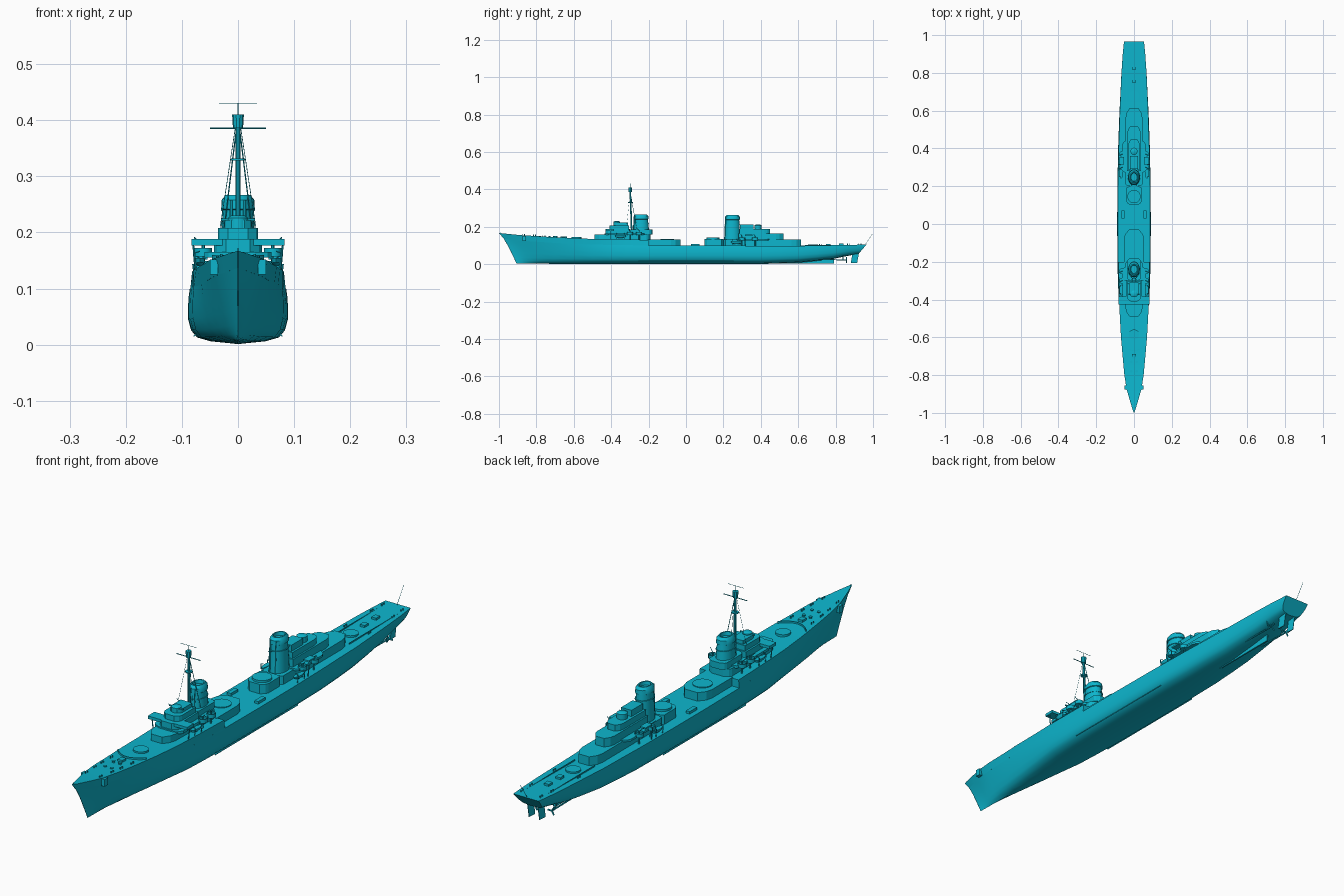
import bpy, bmesh, math
from mathutils import Vector

if "Cube" in bpy.data.objects:
    bpy.data.objects.remove(bpy.data.objects["Cube"], do_unlink=True)

TEAL = (0.004, 0.47, 0.62, 1.0)
mat = bpy.data.materials.new("teal paint")
mat.use_nodes = True
mat.diffuse_color = TEAL
mat.node_tree.nodes["Principled BSDF"].inputs["Base Color"].default_value = TEAL


def skin(name, rings, smooth=False):
    """Join closed rings of points into a capped solid."""
    bm = bmesh.new()
    loops = [[bm.verts.new(p) for p in ring] for ring in rings]
    n = len(loops[0])
    for a, b in zip(loops, loops[1:]):
        for i in range(n):
            j = (i + 1) % n
            bm.faces.new((a[i], a[j], b[j], b[i]))
    bm.faces.new(loops[0])
    bm.faces.new(loops[-1])
    bmesh.ops.recalc_face_normals(bm, faces=bm.faces)
    mesh = bpy.data.meshes.new(name)
    bm.to_mesh(mesh)
    bm.free()
    mesh.materials.append(mat)
    ob = bpy.data.objects.new(name, mesh)
    bpy.context.collection.objects.link(ob)
    if smooth:
        bpy.ops.object.select_all(action="DESELECT")
        ob.select_set(True)
        bpy.context.view_layer.objects.active = ob
        bpy.ops.object.shade_smooth_by_angle(angle=math.radians(35))
    return ob


def lerp(table, u):
    """Read a value from a short list of (position, value) pairs."""
    for (a, va), (b, vb) in zip(table, table[1:]):
        if u <= b:
            return va + (vb - va) * max(0, (u - a) / (b - a))
    return table[-1][1]


def house(name, y0, y1, w, z0, z1, front=0.0, back=0.0):
    """Deckhouse with chamfered front and back corners."""
    outline = []
    for y, c, s in ((y0, front, 1), (y1, back, -1)):
        half = [(w, y + s * c), (w * 0.88, y + s * c * 0.5), (w * 0.5, y)]
        if not c:
            half = [(w, y)]
        side = half + [(-x, v) for x, v in reversed(half)]
        outline += side if s == 1 else side[::-1]
    return skin(name, [[(x, y, z) for x, y in outline] for z in (z0, z1)])


def box(name, x, y, z0, z1, sx, sy):
    pts = [(x - sx, y - sy), (x + sx, y - sy), (x + sx, y + sy), (x - sx, y + sy)]
    return skin(name, [[(a, b, z) for a, b in pts] for z in (z0, z1)])


def turned(name, x, y, profile, sy=1.0, rake=0.0, n=24):
    """Round or oval body from (radius, height) pairs."""
    z0 = profile[0][1]
    rings = [[(x + r * math.cos(i * math.tau / n),
               y + sy * r * math.sin(i * math.tau / n) + rake * (z - z0), z)
              for i in range(n)] for r, z in profile]
    return skin(name, rings, True)


def rod(name, a, b, r=0.001, n=6):
    a, b = Vector(a), Vector(b)
    q = (b - a).to_track_quat("Z", "Y")
    circle = [q @ Vector((r * math.cos(i * math.tau / n), r * math.sin(i * math.tau / n), 0))
              for i in range(n)]
    return skin(name, [[p + c for c in circle] for p in (a, b)], True)


# Hull lines
beam = [(-1, .001), (-.95, .019), (-.88, .04), (-.8, .052), (-.6, .07), (-.4, .082), (-.2, .088),
        (0, .089), (.2, .088), (.4, .084), (.6, .077), (.8, .067), (.9, .06), (.965, .053)]
sheer = [(-1, .137), (-.9, .126), (-.7, .114), (-.5, .105), (-.2, .1), (.6, .098), (.965, .105)]
keel = [(-1, .005), (-.6, .001), (.4, .001), (.6, .008), (.8, .028), (.965, .055)]
levels = (0, .05, .12, .25, .45, .7, .88, 1)
mid = (0, .55, .82, .94, 1, 1, .985, .965)
bow = (0, .07, .15, .27, .42, .62, .77, .87)
stern = (0, .45, .7, .84, .93, .98, 1, 1)


def place(u, x, z):
    """Shear a station to give the raked stem and overhanging transom."""
    stem = .095 * (1 - min(1, z / .165)) ** .75 * max(0, 1 - (u + 1) / .3)
    tail = -.045 * (1 - min(1, z / .105)) * 2 * max(0, (u - .75) / .215)
    return (x, u + stem + tail, z)


def half_section(u):
    w, s, k = lerp(beam, u), lerp(sheer, u), lerp(keel, u)
    f = min(1, max(0, (u + 1) / .62))
    g = min(1, max(0, (u - .5) / .45))
    out = []
    for t, m, b, a in zip(levels, mid, bow, stern):
        v = (b + (m - b) * f) * (1 - g) + a * g
        out.append((w * v, k + t * (s - k)))
    return out


def mirrored(u, half):
    return [place(u, x, z) for x, z in reversed(half)] + [place(u, -x, z) for x, z in half[1:]]


stations = [-1, -.98, -.95, -.92, -.88, -.84, -.8, -.7, -.6, -.5, -.4, -.3, -.2, -.1, 0, .1,
            .2, .3, .4, .5, .6, .7, .8, .85, .9, .965]
skin("hull", [mirrored(u, half_section(u)) for u in stations], True)
rings = []
for u in [s for s in stations if s <= -.2]:
    x, z = half_section(u)[-1]
    w = lerp(beam, u) * lerp([(-1, 1), (-.5, .98), (-.2, .93)], u)
    rings.append([place(u, *p) for p in ((x, z - .0005), (w, z + .03), (-w, z + .03), (-x, z - .0005))])
skin("forecastle", rings, True)


def deck(y):
    return lerp(sheer, y) + (.03 if y < -.2 else 0)


# Underwater fittings
box("skeg", 0, .65, .003, .04, .003, .14)
for s in (1, -1):
    skin("rudder", [[(s * .022 + x, y + d, z) for x, y in ((-.003, -.014), (.003, -.014), (.001, .02), (-.001, .02))]
                    for z, d in ((.006, .895), (.062, .905))])
    rod("propeller_shaft", (s * .035, .58, .027), (s * .035, .86, .023), .003)
    rod("shaft_strut", (s * .035, .84, .023), (s * .02, .84, .055), .002)
    rod("shaft_strut", (s * .035, .84, .023), (s * .048, .84, .055), .002)
    for i in range(3):
        a = i * math.tau / 3
        rod("propeller_blade", (s * .035, .858, .023),
            (s * .035 + .017 * math.cos(a), .858, .023 + .017 * math.sin(a)), .003)
    skin("bilge_keel", [[(s * .068, y, .022), (s * .079, y, .014), (s * .079, y, .016), (s * .07, y, .026)]
                        for y in (-.25, .25)])

# Gun mount bases and foredeck breakwater
turned("forward_mount", 0, -.585, [(.027, .13), (.027, .146)])
turned("aft_mount", 0, .68, [(.027, .095), (.027, .106)])
arc = [(x, -.672 + 9 * x * x) for x in [i * .01 - .06 for i in range(13)]]
skin("breakwater", [[(x, y, .135), (x, y, .149), (x, y + .003, .149), (x, y + .003, .135)] for x, y in arc])

# Forward superstructure
house("forward_house", -.49, -.19, .046, .125, .16, .05, .02)
house("bridge_deck", -.435, -.22, .06, .155, .165, .02, .02)
house("bridge_lower", -.43, -.30, .043, .16, .188, .025)
house("bridge_wings", -.425, -.385, .083, .177, .188)
house("bridge_upper", -.41, -.305, .036, .185, .208, .02)
house("bridge_top", -.385, -.31, .024, .205, .222, .015)
turned("forward_director", 0, -.37, [(.018, .2), (.018, .226), (.012, .23)], n=16)
rod("forward_rangefinder", (-.03, -.37, .222), (.03, -.37, .222), .003)
house("forward_funnel_base", -.30, -.18, .036, .16, .185, .015, .015)

# Midship houses
house("midship_house", -.205, -.03, .054, .095, .132, 0, .05)
turned("forward_tube_base", 0, -.1, [(.035, .13), (.035, .135)])
house("tube_house", .1, .2, .042, .095, .135, .025, .01)
turned("aft_tube_base", 0, .145, [(.035, .135), (.035, .143)])

# Aft superstructure
house("aft_house", .2, .615, .044, .095, .132, .01, .05)
house("aft_side_deck", .27, .45, .062, .128, .136, .01, .03)
house("aft_middle", .28, .52, .036, .13, .165, 0, .04)
house("aft_upper", .285, .45, .03, .16, .188, 0, .03)
house("aft_control", .29, .36, .022, .185, .212)
turned("aft_director", 0, .385, [(.019, .185), (.019, .208), (.012, .212)], n=16)

# Funnels with caps and steam pipes
for name, y, z0, z1 in (("forward", -.24, .16, .258), ("aft", .248, .1, .255)):
    rim = z1 - .018
    turned(name + "_funnel", 0, y, [(.033, z0), (.027, rim), (.03, rim + .002), (.029, z1),
                                  (.022, z1 + .009), (.018, z1 + .009), (.016, z1 - .004)], 1.35)
    turned(name + "_funnel_band", 0, y, [(.031, rim - .025), (.031, rim - .021)], 1.35)
    for s in (1, -1):
        rod("steam_pipe", (s * .012, y - .043, z0), (s * .012, y - .036, z1), .003)

# Mast with yards, platform and stays
rod("mast", (0, -.29, .16), (0, -.298, .39), .0045, 10)
rod("mast_spar", (0, -.298, .38), (0, -.298, .43), .001)
turned("lookout", 0, -.298, [(.009, .386), (.0105, .41)], n=10)
turned("mast_platform", 0, -.296, [(.013, .328), (.013, .332)], n=12)
rod("yard", (-.05, -.298, .386), (.05, -.298, .386), .0015)
rod("top_aerial", (-.034, -.298, .43), (.034, -.298, .43), .0007)
for s in (1, -1):
    rod("mast_leg", (s * .028, -.262, .18), (s * .004, -.296, .375), .0012)
    rod("mast_stay", (s * .035, -.32, .188), (s * .005, -.298, .385), .0006)

# Paired side fittings
for s in (1, -1):
    for y, z in ((-.30, .165), (-.25, .165), (.30, .136), (.37, .136)):
        turned("gun_tub", s * .062, y, [(.016, z - .008), (.016, z + .007), (.014, z + .007), (.014, z)], n=12)
        rod("light_gun_post", (s * .062, y, z), (s * .062, y, z + .012), .003)
        rod("light_gun_barrel", (s * .062, y, z + .012), (s * .078, y - .008, z + .026), .0012)
        rod("tub_support", (s * .062, y, z - .005), (s * .06, y, deck(y) - .005), .003)
    for y in (-.405, .315):
        z = deck(y)
        rod("wing_support", (s * .074, y, z - .005), (s * .08, y, z + .045), .002)
    for y in (-.35, .27):
        z = deck(y)
        turned("ship_boat", s * .068, y, [(.004, z + .008), (.009, z + .014), (.01, z + .022)], 3, n=12)
        for d in (-.02, .02):
            rod("davit", (s * .076, y + d, z - .003), (s * .079, y + d, z + .03), .0014)
            rod("davit_arm", (s * .079, y + d, z + .03), (s * .068, y + d, z + .034), .0014)
    box("aft_wing", s * .066, .335, .152, .158, .012, .02)
    skin("anchor", [[(s * x, y, z) for y, z in ((-.875, .125), (-.855, .125), (-.855, .152), (-.875, .152))]
                    for x in (.036, .05)])
    box("mine_rail", s * .042, .78, .099, .104, .0012, .17)
    for y in (-.87, -.81, -.76, -.7, .72, .87, .93):
        x = lerp(beam, y) * .72
        for d in (-.006, .006):
            rod("bollard", (s * x, y + d, deck(y) - .003), (s * x, y + d, deck(y) + .007), .0025)
    for y in (-.78, -.73):
        turned("capstan", s * .014, y, [(.007, .135), (.005, .148), (.007, .152)], n=10)
    box("deck_locker", s * .058, .05, .098, .109, .008, .022)

# Vents, hatches and staffs
for y in (-.70, .58, .76, .83):
    box("hatch", 0, y, deck(y) - .004, deck(y) + .008, .01, .012)
rod("stern_staff", (0, .955, .1), (0, .999, .165), .0008)
rod("bow_staff", (0, -.985, .155), (0, -.992, .172), .0008)
